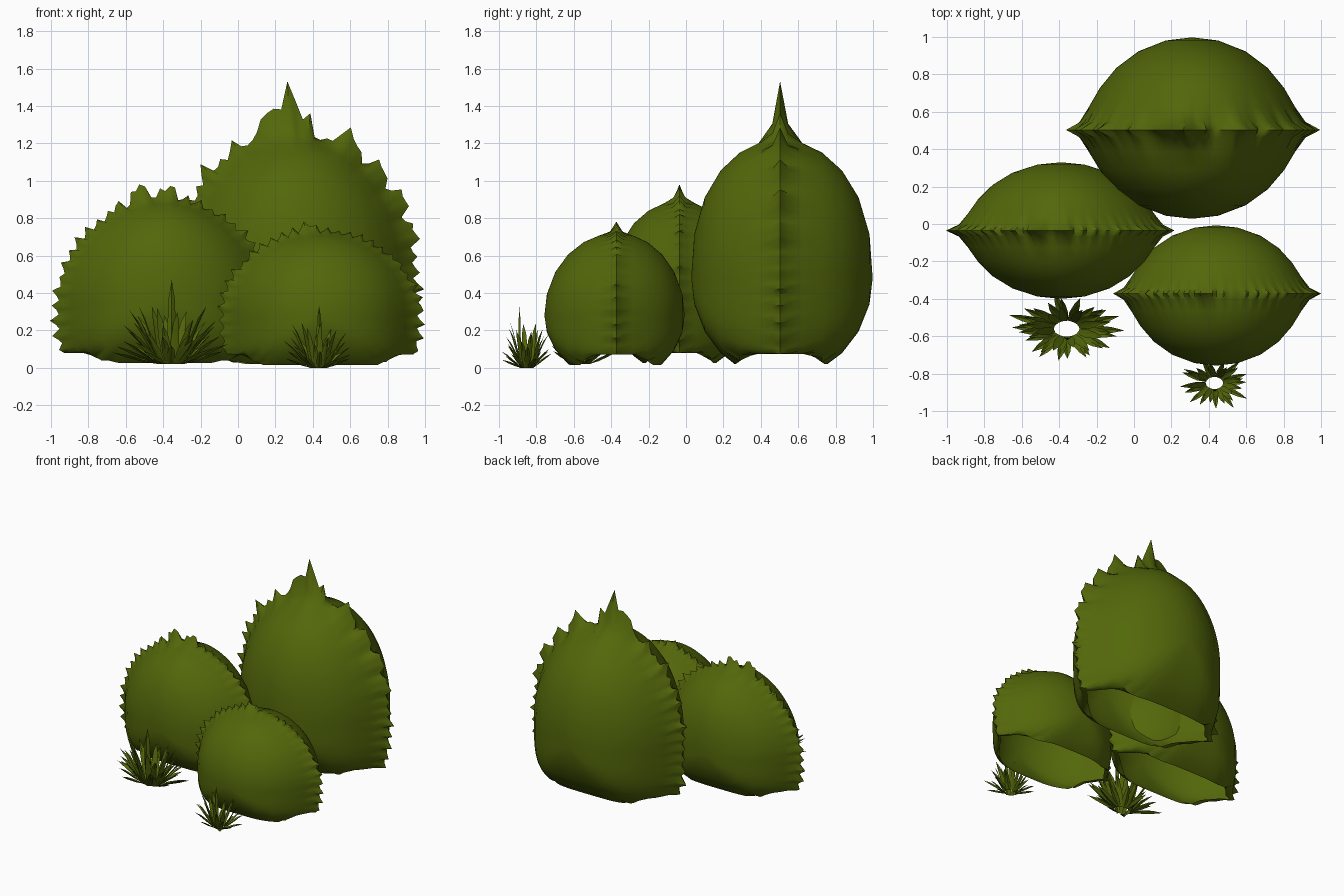
import bpy, bmesh, math, random
from mathutils import Vector

if "Cube" in bpy.data.objects:
    bpy.data.objects.remove(bpy.data.objects["Cube"])

random.seed(7)
leaf_green = bpy.data.materials.new("leaf_green")
leaf_green.diffuse_color = (0.085, 0.135, 0.003, 1)
leaf_green.use_nodes = True
leaf_green.node_tree.nodes["Principled BSDF"].inputs["Base Color"].default_value = leaf_green.diffuse_color


def finish(bm, name, angle=50):
    mesh = bpy.data.meshes.new(name)
    bm.to_mesh(mesh)
    bm.free()
    mesh.materials.append(leaf_green)
    ob = bpy.data.objects.new(name, mesh)
    bpy.context.collection.objects.link(ob)
    bpy.ops.object.select_all(action='DESELECT')
    ob.select_set(True)
    bpy.context.view_layer.objects.active = ob
    bpy.ops.object.shade_smooth_by_angle(angle=math.radians(angle))


def bush(name, centre, rx, up, down, depths, ground, plumes, tooth, round_top=2.0, full=0.85):
    """Puffed dome with a leafy seam; open underneath. plumes: (angle, height, half width)"""
    n = 144
    cx, cy, cz = centre
    body, puff, seam = [], [], []
    size = 0
    for k in range(n):
        deg = 360 * k / n
        c, s = math.cos(math.radians(deg)), math.sin(math.radians(deg))
        e, rz = (round_top, up) if s > 0 else (4, down)
        r = (abs(c / rx) ** e + abs(s / rz) ** e) ** (-1 / e)
        if k % 3 == 0:
            size = random.uniform(0.45, 1.1) * tooth
        spike = size * (0.15, 1.0, 0.45)[k % 3]
        bump = max([h * max(0, 1 - abs(deg - a) / w) for a, h, w in plumes] + [0])
        for ring, q in ((body, r), (puff, r + 0.3 * bump + 0.2 * spike), (seam, r + spike + bump)):
            ring.append((c * q, s * q))
    bm = bmesh.new()
    rings = []
    for phi in (-75, -58, -42, -27, -14, -5, 0, 5, 14, 27, 42, 58, 75):
        f, d = math.cos(math.radians(phi)), math.sin(math.radians(phi))
        fx = f * (1 - 0.13 * (1 - math.exp(-4 * abs(d))))     # sharper edge sideways
        fz = f ** full                                        # fuller towards the top
        pts = seam if phi == 0 else puff if abs(phi) == 5 else body
        y = cy + depths[phi > 0] * d
        rings.append([bm.verts.new((cx + x * fx, y, cz + z * (fz if z > 0 else f))) for x, z in pts])
    for a, b in zip(rings, rings[1:]):
        for k in range(n):
            j = (k + 1) % n
            bm.faces.new((a[k], a[j], b[j], b[k]))
    for ring, y in ((rings[0], cy - depths[0]), (rings[-1], cy + depths[1])):
        pole = bm.verts.new((cx, y, cz))
        for k in range(n):
            bm.faces.new((ring[k], ring[(k + 1) % n], pole))
    bmesh.ops.recalc_face_normals(bm, faces=bm.faces)
    # cut the bottom open and lift the hem towards the seam
    bmesh.ops.bisect_plane(bm, geom=bm.verts[:] + bm.edges[:] + bm.faces[:], dist=1e-5,
                           plane_co=(0, 0, ground), plane_no=(0, 0, 1), clear_inner=True)
    for v in bm.verts:
        if v.co.z < ground + 0.055:
            lift = 0.055 * min(1, max(0, 3 * (1 - abs(v.co.y - cy) / (depths[0] * 0.5))))
            v.co.z = max(v.co.z, ground + lift)
    finish(bm, name)


bush("back_bush", (0.31, 0.503, 0.48), 0.62, 0.74, 0.54, (0.475, 0.495), 0.02,
     [(92, 0.29, 6), (98, 0.19, 4), (86, 0.15, 4), (69, 0.1, 8), (52, 0.06, 6), (103, 0.12, 5),
      (37, 0.06, 6), (22, 0.04, 6), (115, 0.06, 7), (131, 0.05, 7), (146, 0.04, 6)], 0.065)
bush("left_bush", (-0.39, -0.035, 0.36), 0.56, 0.53, 0.4, (0.365, 0.365), 0.025,
     [(103, 0.1, 7), (88, 0.07, 6), (117, 0.03, 5)], 0.052, 1.85)
bush("right_bush", (0.44, -0.372, 0.28), 0.51, 0.44, 0.35, (0.385, 0.365), 0.015,
     [(98, 0.04, 8), (5, 0.02, 6), (35, 0.01, 6)], 0.046, 2.0, 1.0)


def tuft(name, centre, reach_x, reach_y, height, ground, count):
    """Ring of folded, arching grass blades."""
    bm = bmesh.new()
    for i in range(count):
        a = i * 2.39996 + random.uniform(-0.2, 0.2)
        t = i / (count - 1)                      # 0 = upright centre blade, 1 = low outer blade
        run = (0.35 + 0.65 * t ** 0.6) * random.uniform(0.75, 1.0)
        rise = height * (0.88 - 0.72 * t ** 0.8) * random.uniform(0.75, 1.0)
        if i == 0:
            a, run, rise = -1.5, 0.05, height
        out = Vector((math.cos(a) * reach_x, math.sin(a) * reach_y, 0))
        across = Vector((-math.sin(a), math.cos(a), 0))
        base = Vector((centre[0], centre[1], ground)) + out * 0.2
        half = 0.068 * reach_x
        rows = []
        for u, w in ((0, 0.6), (0.35, 1.0), (0.7, 0.7)):
            p = base + out * (run * 0.8 * u) + Vector((0, 0, rise * (1 - (1 - u) ** 1.3)))
            keel = p - Vector((0, 0, half * 0.6 if u else 0))
            if i == 0:                           # fold the upright blade forwards
                keel.y -= half * 0.6
            rows.append([bm.verts.new(q) for q in (p - across * half * w, keel, p + across * half * w)])
        tip = bm.verts.new(base + out * run * 0.8 + Vector((0, 0, rise)))
        for lo, hi in zip(rows, rows[1:]):
            for k in (0, 1):
                bm.faces.new((lo[k], lo[k + 1], hi[k + 1], hi[k]))
        for k in (0, 1):
            bm.faces.new((rows[-1][k], rows[-1][k + 1], tip))
    finish(bm, name, 30)


tuft("left_grass", (-0.36, -0.56), 0.34, 0.21, 0.45, 0.02, 44)
tuft("right_grass", (0.43, -0.85), 0.23, 0.16, 0.33, 0.0, 32)
